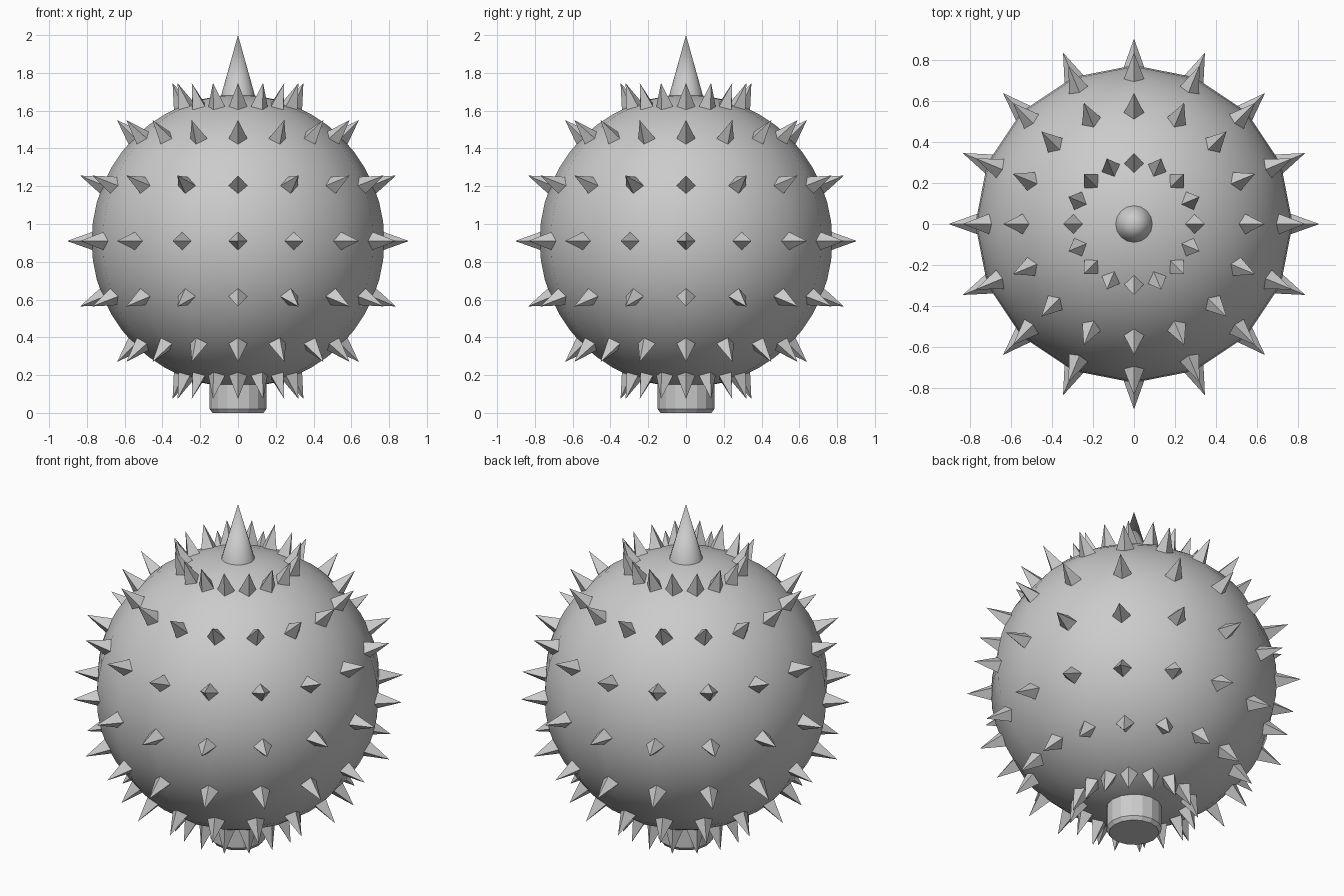
import bpy, bmesh, math
from mathutils import Vector, Matrix

if "Cube" in bpy.data.objects:
    bpy.data.objects.remove(bpy.data.objects["Cube"])

CZ, R = 0.91, 0.775          # ball centre height and radius
STEP = math.radians(22.5)    # spike spacing


def make(name, bm, smooth=None):
    me = bpy.data.meshes.new(name)
    bm.normal_update()
    bm.to_mesh(me)
    bm.free()
    ob = bpy.data.objects.new(name, me)
    bpy.context.collection.objects.link(ob)
    if smooth:
        bpy.context.view_layer.objects.active = ob
        ob.select_set(True)
        bpy.ops.object.shade_smooth_by_angle(angle=math.radians(smooth))
        ob.select_set(False)
    return ob


def cone(bm, r1, r2, z0, z1, sides, matrix=Matrix()):
    m = matrix @ Matrix.Translation((0, 0, (z0 + z1) / 2))
    bmesh.ops.create_cone(bm, cap_ends=True, segments=sides, radius1=r1,
                          radius2=r2, depth=z1 - z0, matrix=m)


# round body
bm = bmesh.new()
bmesh.ops.create_uvsphere(bm, u_segments=16, v_segments=24, radius=R,
                          matrix=Matrix.Translation((0, 0, CZ)))
make("body", bm, 40)

# seven rows of sixteen four-sided spikes pointing outward
bm = bmesh.new()
for row in range(-3, 4):
    for i in range(16):
        m = (Matrix.Translation((0, 0, CZ)) @ Matrix.Rotation(i * STEP, 4, 'Z')
             @ Matrix.Rotation(math.pi / 2 - row * STEP, 4, 'Y'))
        cone(bm, 0.05, 0, 0.765, 0.905, 4, m)
make("spikes", bm)

# large spike on top
bm = bmesh.new()
cone(bm, 0.095, 0, 1.66, 2.0, 16)
make("top_spike", bm, 40)

# round foot with a small chamfer at the bottom
bm = bmesh.new()
cone(bm, 0.135, 0.15, 0, 0.02, 16)
cone(bm, 0.15, 0.15, 0.02, 0.22, 16)
bmesh.ops.remove_doubles(bm, verts=bm.verts, dist=0.0001)
inner = [f for f in bm.faces if abs(f.calc_center_median().z - 0.02) < 1e-4]
bmesh.ops.delete(bm, geom=inner, context='FACES_ONLY')
make("foot", bm)
